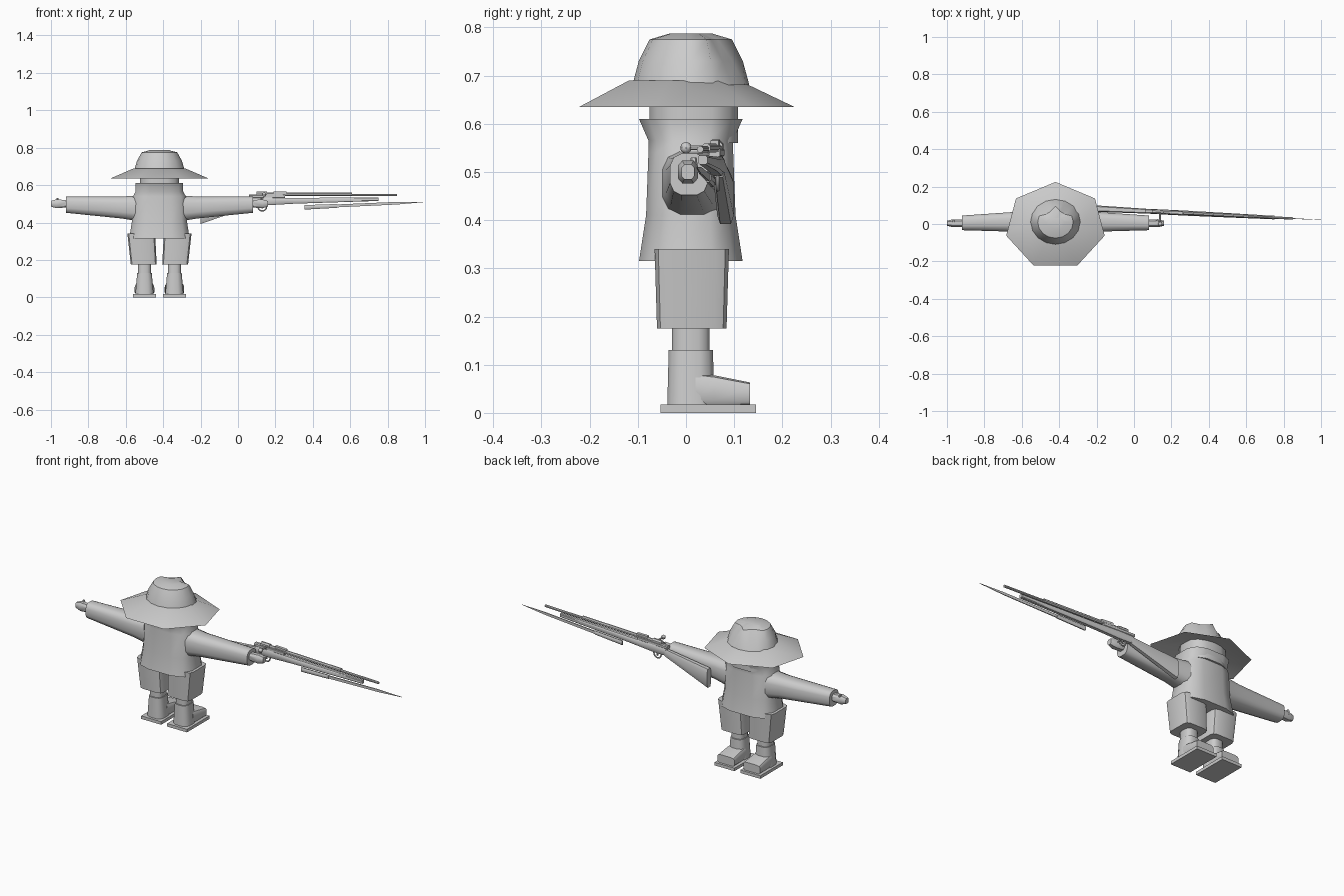
import bpy
import math

cube = bpy.data.objects.get("Cube")
if cube:
    bpy.data.objects.remove(cube)

grey = bpy.data.materials.new("plain_grey")
grey.use_nodes = True
colour = (.6, .6, .6, 1)
grey.diffuse_color = colour
grey.node_tree.nodes["Principled BSDF"].inputs["Base Color"].default_value = colour

BODY_X = -.42   # centre line of the figure
SQUARE = 99     # exponent that squares off a cross-section


def finish(obj, name):
    """Name the part, give it the material, tidy its normals and shading."""
    obj.name = name
    obj.data.materials.append(grey)
    bpy.ops.object.select_all(action="DESELECT")
    obj.select_set(True)
    bpy.context.view_layer.objects.active = obj
    bpy.ops.object.mode_set(mode="EDIT")
    bpy.ops.mesh.select_all(action="SELECT")
    bpy.ops.mesh.normals_make_consistent(inside=False)
    bpy.ops.object.mode_set(mode="OBJECT")
    bpy.ops.object.shade_smooth_by_angle(angle=math.radians(40))


def superellipse(angle, power):
    c, s = math.cos(angle), math.sin(angle)
    return [math.copysign(abs(w) ** (2 / power), w) for w in (c, s)]


def tube(name, axis, centre, rows, sides=12, power=3, lean=(0, 0),
         turn=None, origin=BODY_X, mirror=1):
    """Loft sections (position, half width, half height) along an axis.

    The centre drifts by lean for every unit travelled."""
    start = math.pi / sides if turn is None else turn
    verts = []
    for t, half_u, half_v in rows:
        for i in range(sides):
            a, b = superellipse(start + math.tau * i / sides, power)
            u = centre[0] + lean[0] * t + half_u * a
            v = centre[1] + lean[1] * t + half_v * b
            x, y, z = {"x": (t, u, v), "y": (u, t, v), "z": (u, v, t)}[axis]
            verts.append((origin + mirror * x, y, z))
    last = len(verts) - sides
    faces = [range(sides), range(last, len(verts))]
    for base in range(0, last, sides):
        for i in range(sides):
            a, b = base + i, base + (i + 1) % sides
            faces.append((a, b, b + sides, a + sides))
    mesh = bpy.data.meshes.new(name)
    mesh.from_pydata(verts, [], [list(f) for f in faces])
    obj = bpy.data.objects.new(name, mesh)
    bpy.context.collection.objects.link(obj)
    finish(obj, name)
    return obj


# Coat with flared hem and a hollow collar
tube("coat", "z", (0, .01),
     [(.315, .165, .11), (.41, .15, .095), (.54, .145, .09),
      (.565, .13, .09), (.61, .13, .11), (.59, .11, .09)])

# Head under the hat
tube("head", "z", (0, .016), [(.56, .107, .094), (.69, .107, .094)])

# Seven-sided hat brim, a shallow cone
tube("hat_brim", "z", (0, -.01),
     [(.69, .14, .12), (.635, .27, .235), (.67, .12, .1)],
     sides=7, power=2, turn=math.pi / 2)

# Hat crown
crown_profile = [(.68, .135), (.73, .12), (.775, .095), (.787, .05)]
crown = tube("hat_crown", "z", (0, .01),
             [(z, r, r * .9) for z, r in crown_profile],
             sides=16, power=2, turn=math.pi / 2)

# Pinch the crown on both sides of the brow, deeper towards the top
for vertex in crown.data.vertices:
    across = vertex.co.x - BODY_X
    if .2 < abs(math.atan2(across, vertex.co.y - .01)) < .9:
        squeeze = 1 - 3 * max(0, vertex.co.z - .69)
        vertex.co.x = BODY_X + across * squeeze
        vertex.co.y *= squeeze

# Limbs, once for each side
for mirror, label in ((-1, "right"), (1, "left")):
    def limb(part, *shape, **options):
        tube(label + "_" + part, *shape, mirror=mirror, **options)

    # Tapering sleeve, fist and thumb
    limb("sleeve", "x", (.016, .47),
         [(.08, .07, .075), (.2, .055, .06), (.5, .04, .044)], lean=(-.02, .05))
    limb("hand", "x", (.004, .5),
         [(.49, .02, .02), (.55, .022, .025), (.58, .014, .016)], sides=8)
    limb("thumb", "z", (.545, .016), [(.5, .01, .01), (.53, .006, .006)],
         sides=6, power=2)
    # Trouser leg and shin
    limb("trouser_leg", "z", (.07, .012),
         [(.175, .07, .073), (.34, .075, .078)], power=6, lean=(.08, 0))
    limb("shin", "z", (.08, .01), [(.1, .036, .04), (.2, .036, .04)])
    # Boot shaft, foot and sole
    limb("boot_shaft", "z", (.08, .01), [(.015, .05, .05), (.13, .04, .047)])
    limb("boot_foot", "y", (.08, .05),
         [(.02, .047, .035), (.06, .05, .033), (.133, .053, .024)],
         power=5, lean=(0, -.08))
    limb("boot_sole", "z", (.08, .046), [(0, .062, .1), (.017, .062, .1)],
         sides=4, power=SQUARE)


def gun_part(name, height, rows, rise=0, sides=8, power=2):
    """Part of the rifle, which slants slightly across the arm."""
    tube(name, "x", (.072, height), rows, sides, power, (-.05, rise), origin=0)


# Rifle woodwork
gun_part("rifle_butt", .49, [(-.2, .018, .054), (.08, .013, .02)], rise=.23, power=4)
gun_part("rifle_fore_end", .51, [(.07, .013, .02), (.15, .014, .022),
                                 (.3, .014, .016), (.75, .01, .01)], rise=.02, power=4)

# Rifle metalwork
gun_part("rifle_receiver", .54, [(.06, .012, .01), (.25, .012, .012)], power=3)
gun_part("rifle_bolt", .553, [(.1, .012, .013), (.155, .012, .013)])
gun_part("rifle_sight", .554, [(.19, .008, .013), (.26, .008, .011)],
         sides=4, power=SQUARE)
gun_part("rifle_handguard", .55, [(.15, .01, .01), (.61, .01, .01)])
gun_part("rifle_barrel", .547, [(.6, .007, .007), (.85, .007, .007)])

# Bayonet slung below the barrel
gun_part("bayonet_grip", .465, [(.355, .007, .013), (.53, .007, .011)], rise=.045)
gun_part("bayonet_blade", .465, [(.52, .004, .011), (.85, .003, .01),
                                 (1, .001, .001)], rise=.045, sides=4)

# Bolt handle with round knob
tube("bolt_handle", "y", (.14, .55), [(0, .005, .005), (.065, .006, .006)],
     sides=8, power=2, origin=0)
bpy.ops.mesh.primitive_uv_sphere_add(segments=8, ring_count=6, radius=.012,
                                     location=(.14, 0, .55))
finish(bpy.context.object, "bolt_knob")

# Trigger guard and trigger
bpy.ops.mesh.primitive_torus_add(major_segments=14, minor_segments=5,
                                 major_radius=.023, minor_radius=.004,
                                 location=(.13, .066, .485),
                                 rotation=(math.pi / 2, 0, 0))
finish(bpy.context.object, "trigger_guard")
tube("trigger", "z", (.13, .066), [(.475, .003, .003), (.5, .004, .004)],
     sides=4, power=SQUARE, origin=0)
